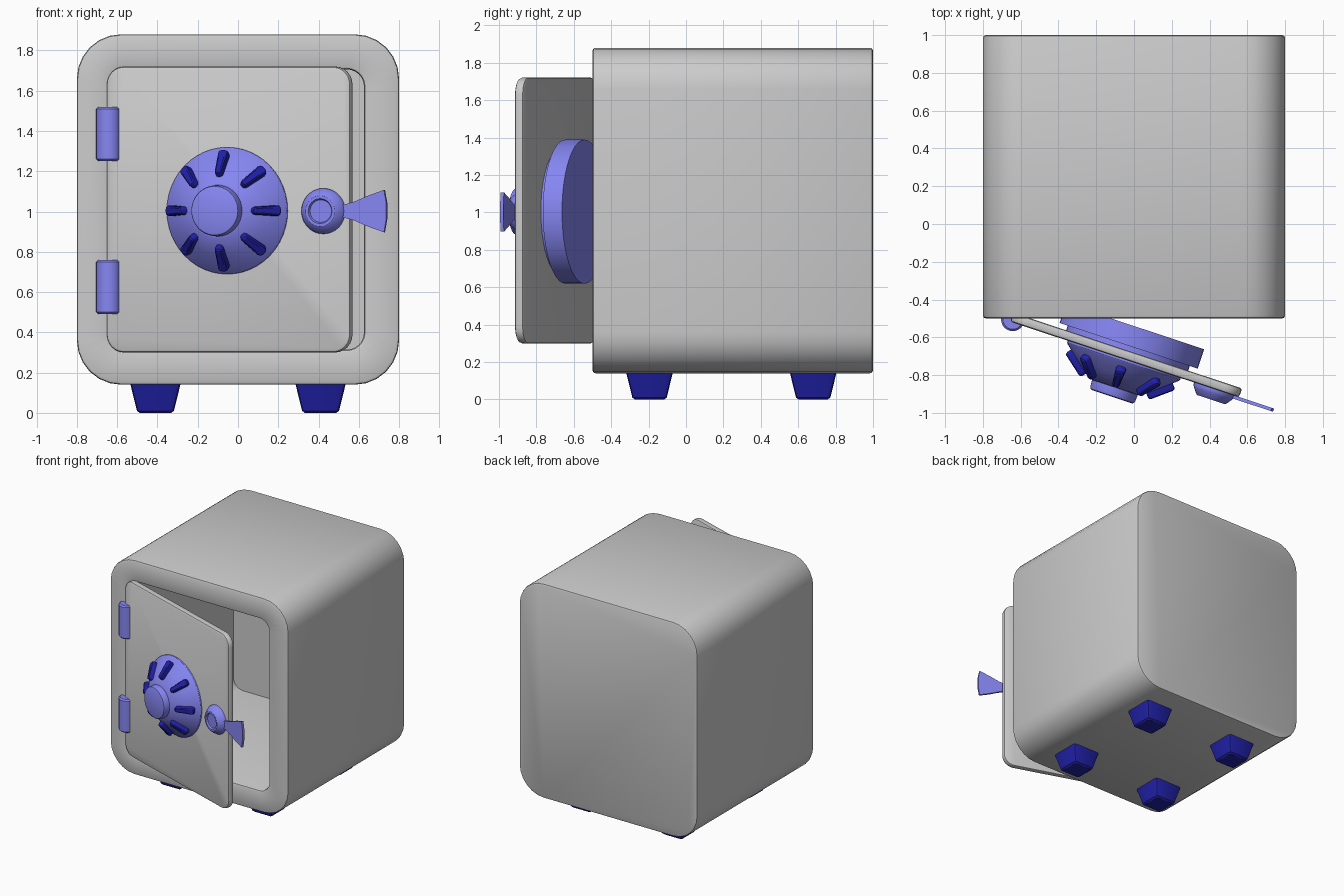
import bpy, bmesh, math
from mathutils import Matrix, Vector

if "Cube" in bpy.data.objects:
    bpy.data.objects.remove(bpy.data.objects["Cube"])

T, R = Matrix.Translation, Matrix.Rotation


def material(name, color):
    m = bpy.data.materials.new(name)
    m.diffuse_color = color
    m.use_nodes = True
    m.node_tree.nodes["Principled BSDF"].inputs["Base Color"].default_value = m.diffuse_color
    return m


LIGHT = material("light_blue", (0.24, 0.24, 0.9, 1))
DARK = material("dark_blue", (0.015, 0.015, 0.4, 1))


def skin(name, loops, mat=None, matrix=Matrix(), angle=32):
    """Join a stack of equal-length loops and cap both ends."""
    bm = bmesh.new()
    rings = [[bm.verts.new(matrix @ Vector(p)) for p in loop] for loop in loops]
    n = len(rings[0])
    for a, b in zip(rings, rings[1:]):
        for i in range(n):
            j = (i + 1) % n
            bm.faces.new((a[i], a[j], b[j], b[i]))
    bm.faces.new(rings[0])
    bm.faces.new(rings[-1])
    bmesh.ops.recalc_face_normals(bm, faces=bm.faces)
    me = bpy.data.meshes.new(name)
    bm.to_mesh(me)
    bm.free()
    ob = bpy.data.objects.new(name, me)
    bpy.context.collection.objects.link(ob)
    if mat:
        me.materials.append(mat)
    bpy.ops.object.select_all(action='DESELECT')
    ob.select_set(True)
    bpy.context.view_layer.objects.active = ob
    bpy.ops.object.shade_smooth_by_angle(angle=math.radians(angle))
    return ob


def rounded(x0, x1, z0, z1, r, y, inset=0, seg=6):
    """Rounded rectangle in the XZ plane at depth y."""
    x0, x1, z0, z1 = x0 + inset, x1 - inset, z0 + inset, z1 - inset
    r = max(r - inset, 0.004)
    pts = []
    corners = ((x1 - r, z1 - r), (x0 + r, z1 - r), (x0 + r, z0 + r), (x1 - r, z0 + r))
    for k, (cx, cz) in enumerate(corners):
        for i in range(seg + 1):
            a = math.pi / 2 * (k + i / seg)
            pts.append((cx + r * math.cos(a), y, cz + r * math.sin(a)))
    return pts


def turned(profile, n=48):
    """Loops for a round part whose axis points to the front (-y)."""
    return [[(r * math.cos(2 * math.pi * i / n), -h, r * math.sin(2 * math.pi * i / n))
             for i in range(n)] for r, h in profile]


# Safe body: outer shell, front rim and hollow interior in one skin
outer = (-0.8, 0.8, 0.14, 1.88, 0.22)
hole = (-0.65, 0.64, 0.30, 1.72, 0.10)
skin("safe_body", [
    rounded(*outer, 1.0, 0.015), rounded(*outer, 0.995, 0.004), rounded(*outer, 0.985),
    rounded(*outer, -0.485), rounded(*outer, -0.495, 0.004), rounded(*outer, -0.5, 0.015),
    rounded(*hole, -0.5), rounded(*hole, -0.496, 0.009), rounded(*hole, -0.485, 0.014),
    rounded(*hole, 0.85, 0.014)])

# Tapered feet
for sx in (-1, 1):
    for y, side in ((-0.195, "front"), (0.68, "back")):
        def foot(h, z, inset=0):
            return rounded(-h, h, -h, h, 0.02, z, inset, 2)
        skin(f"{side}_foot_{'left' if sx < 0 else 'right'}",
             [foot(0.09, 0, 0.012), foot(0.092, 0.01), foot(0.125, 0.145)], DARK,
             T((sx * 0.41, y, 0)) @ R(math.pi / 2, 4, 'X'))

# Hinges
for z, label in ((0.49, "lower"), (1.25, "upper")):
    skin(f"{label}_hinge",
         turned([(0.052, 0), (0.062, 0.01), (0.062, 0.26), (0.052, 0.27)], 24), LIGHT,
         T((-0.642, -0.505, z)) @ R(-math.pi / 2, 4, 'X'))

# Door plate; every door part shares the swung-open door frame
DOOR = T((-0.65, -0.5, 0)) @ R(math.radians(-18.3), 4, 'Z')
plate = (0.0, 1.277, 0.30, 1.72, 0.09)
skin("door", [rounded(*plate, 0.032, 0.012), rounded(*plate, 0.028, 0.003),
              rounded(*plate, 0.02), rounded(*plate, -0.003),
              rounded(*plate, -0.013, 0.004), rounded(*plate, -0.018, 0.014)], None, DOOR)

# Round lock plug on the inside, with its neck
DIAL = DOOR @ T((0.636, 0, 1.004))
skin("inner_lock_plug", turned([(0.385, -0.166), (0.385, -0.058), (0.34, -0.058),
                                (0.34, -0.03)]), LIGHT, DIAL)

# Dial: cone on the door and central knob
skin("dial", turned([(0.315, 0.01), (0.315, 0.027), (0.309, 0.036), (0.225, 0.107),
                     (0.145, 0.172), (0.10, 0.178)]), LIGHT, DIAL)
skin("dial_knob", turned([(0.128, 0.165), (0.125, 0.213), (0.121, 0.222), (0.112, 0.226)]),
     LIGHT, DIAL)


# Studs lying on the slope of the dial, wider at the outer end
def stud(y, inset=0):
    return [(x, yy, z * (0.87 + 2.2 * x))
            for x, yy, z in rounded(-0.075, 0.075, -0.027, 0.027, 0.02, y, inset, 3)]


for k in range(8):
    m = (DIAL @ R(-k * math.pi / 4, 4, 'Y') @ T((0.226, -0.105, 0))
         @ R(math.radians(39), 4, 'Z'))
    skin(f"dial_stud_{k + 1}", [stud(0.02), stud(-0.022), stud(-0.032, 0.004),
                                stud(-0.037, 0.012)], DARK, m)

# Handle hub with recessed centre
HANDLE = DOOR @ T((1.139, 0, 1.002))
skin("handle_hub", turned([(0.113, 0.01), (0.113, 0.03), (0.106, 0.042), (0.085, 0.07),
                           (0.076, 0.076), (0.062, 0.076), (0.056, 0.064)], 32),
     LIGHT, HANDLE)

# Flared handle lever
half = [(0.0, 0.03), (0.10, 0.03), (0.16, 0.045), (0.24, 0.078), (0.32, 0.105), (0.332, 0.04)]
outline = half + [(x, -z) for x, z in reversed(half)]
skin("handle_lever", [[(x, y, z) for x, z in outline] for y in (-0.016, -0.034)],
     LIGHT, HANDLE)
